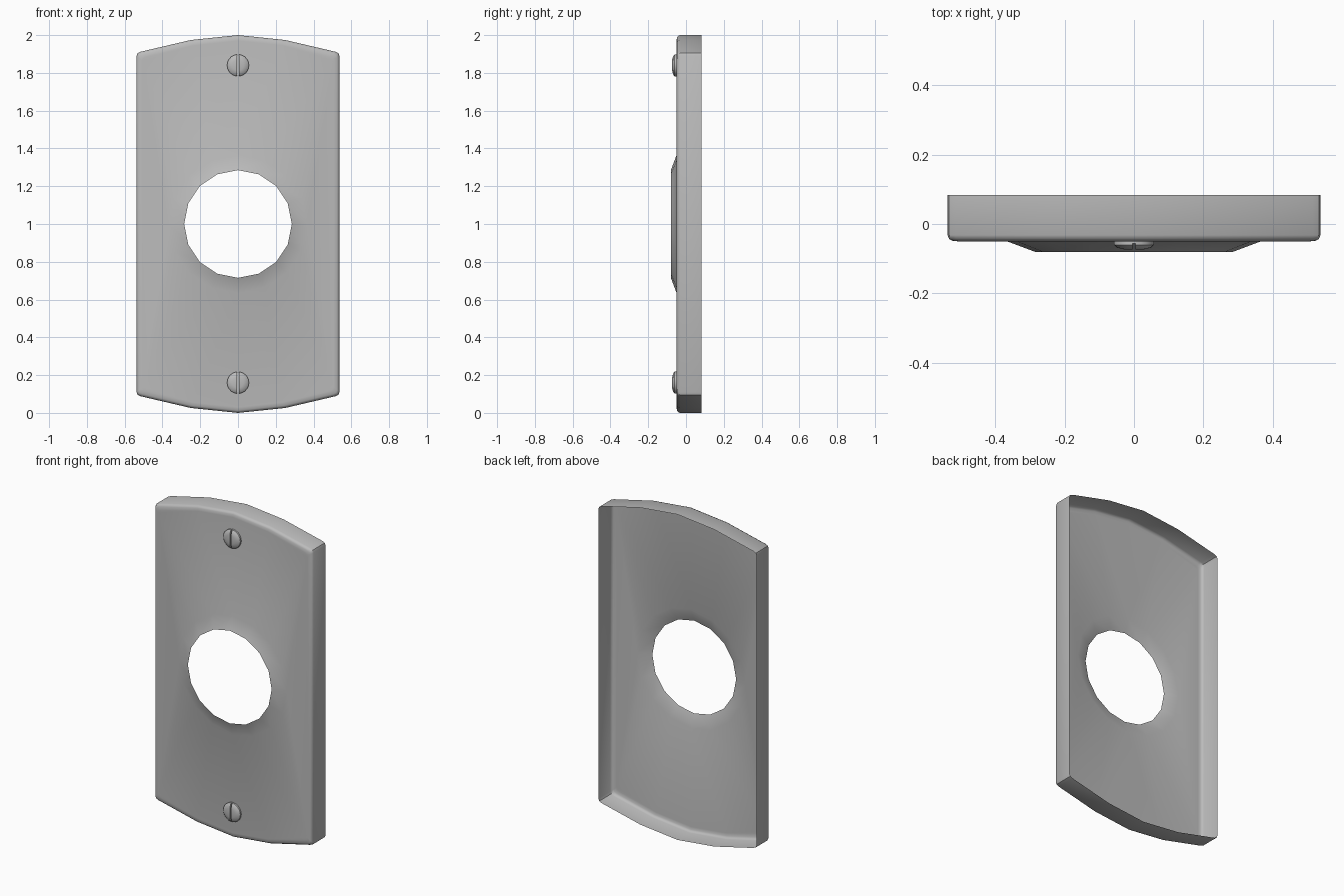
import bpy, bmesh, math
from mathutils import Vector

cube = bpy.data.objects.get("Cube")
if cube:
    bpy.data.objects.remove(cube, do_unlink=True)

# Single satin grey metal
metal = bpy.data.materials.new("grey_metal")
metal.use_nodes = True
GREY = (0.5, 0.5, 0.5, 1)
metal.diffuse_color = GREY
metal.node_tree.nodes["Principled BSDF"].inputs["Base Color"].default_value = GREY

MID = 1.0        # height of the plate centre
FACE_Y = -0.05   # front face of the plate


def ring(bm, points, y):
    """Closed loop of vertices at depth y, from (x, z) points."""
    return [bm.verts.new((x, y, z)) for x, z in points]


def skin(bm, a, b):
    """Quads between two loops of equal length."""
    n = len(a)
    return [bm.faces.new((a[i], a[(i + 1) % n], b[(i + 1) % n], b[i])) for i in range(n)]


def circle(radius, z, sides):
    steps = [2 * math.pi * i / sides for i in range(sides)]
    return [(radius * math.cos(t), z + radius * math.sin(t)) for t in steps]


def outline(inset):
    """Arched plate outline, mirrored from one quarter."""
    quarter = [(0.537, 0.89), (0.532, 0.904), (0.515, 0.912), (0.25, 0.974), (0, 1.0)]
    q = [(x * (1 - inset / 0.537), z * (1 - inset)) for x, z in quarter]
    upper = q + [(-x, z) for x, z in reversed(q[:-1])]
    lower = [(-x, -z) for x, z in upper]
    return [(x, MID + z) for x, z in upper + lower]


def finish(name, bm):
    mesh = bpy.data.meshes.new(name)
    bm.to_mesh(mesh)
    bm.free()
    mesh.materials.append(metal)
    obj = bpy.data.objects.new(name, mesh)
    bpy.context.collection.objects.link(obj)
    bpy.ops.object.select_all(action="DESELECT")
    obj.select_set(True)
    bpy.context.view_layer.objects.active = obj
    bpy.ops.object.shade_smooth_by_angle(angle=math.radians(35))
    return obj


# Cover plate: open-backed shell with a rolled front edge and a raised collar
bm = bmesh.new()
rim = [ring(bm, outline(i), y) for i, y in
       ((0, 0.083), (0, -0.032), (0.005, -0.043), (0.013, -0.048), (0.03, FACE_Y))]
for a, b in zip(rim, rim[1:]):
    skin(bm, a, b)
collar = [ring(bm, circle(r, MID, 16), y) for r, y in ((0.365, FACE_Y), (0.285, -0.08))]
skin(bm, *collar)
# flat front face between the rim and the collar
border = []
for loop in (rim[-1], collar[0]):
    for i, v in enumerate(loop):
        w = loop[(i + 1) % len(loop)]
        border.append(bm.edges.get((v, w)) or bm.edges.new((v, w)))
bmesh.ops.triangle_fill(bm, edges=border, use_beauty=True, normal=Vector((0, -1, 0)))
bmesh.ops.recalc_face_normals(bm, faces=bm.faces)
if sum(f.normal.y * f.calc_area() for f in bm.faces) > 0:
    bmesh.ops.reverse_faces(bm, faces=bm.faces)
finish("cover_plate", bm)


# Slotted screws: each head is two domed halves with a floor in the slot
def screw(name, z):
    bm = bmesh.new()
    gap, radius, steps = 0.004, 0.058, 10
    start = math.asin(gap / radius)
    for side in (1, -1):
        arc = [-math.pi / 2 + start + (math.pi - 2 * start) * i / steps for i in range(steps + 1)]
        loops = []
        for r, y in ((1, FACE_Y), (1, -0.06), (0.85, -0.068), (0.5, -0.073)):
            pts = [(side * max(gap, r * radius * math.cos(t)), z + r * radius * math.sin(t))
                   for t in arc]
            loops.append(ring(bm, pts, y))
        for a, b in zip(loops, loops[1:]):
            skin(bm, a, b)
        bm.faces.new(loops[-1])
    floor = [(-gap, z - radius), (gap, z - radius), (gap, z + radius), (-gap, z + radius)]
    low, high = ring(bm, floor, FACE_Y), ring(bm, floor, -0.056)
    skin(bm, low, high)
    bm.faces.new(high)
    bmesh.ops.recalc_face_normals(bm, faces=bm.faces)
    finish(name, bm)


screw("top_screw", 1.84)
screw("bottom_screw", 0.16)
